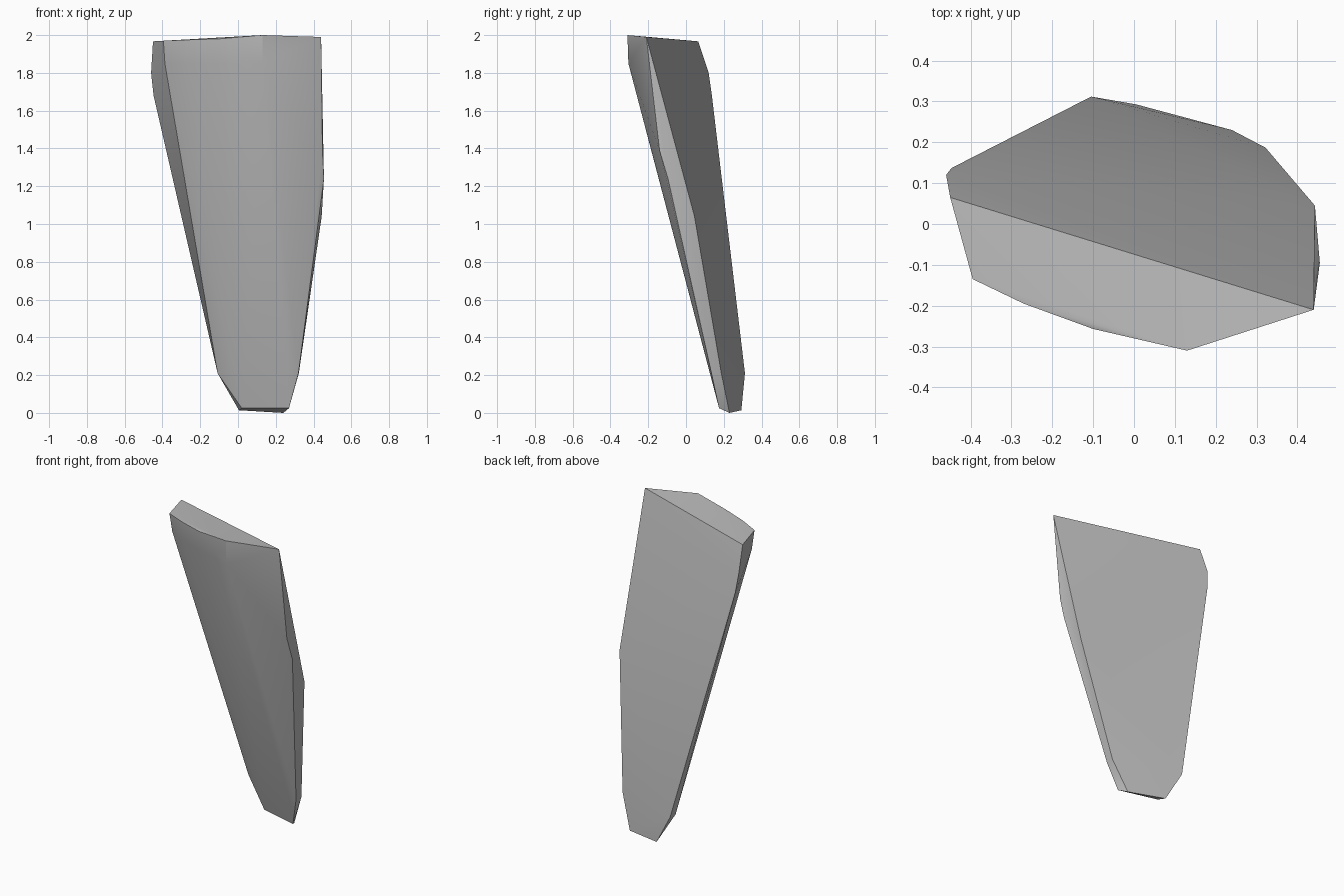
import bpy
import bmesh
import math

# Remove the default object
default_cube = bpy.data.objects.get("Cube")
if default_cube:
    bpy.data.objects.remove(default_cube, do_unlink=True)


def make_material(name, colour):
    """Plain single-colour material."""
    material = bpy.data.materials.new(name)
    material.use_nodes = True
    material.diffuse_color = colour
    material.node_tree.nodes["Principled BSDF"].inputs["Base Color"].default_value = colour
    return material


def hull_object(name, outlines, material):
    """Wrap a set of outlines in a faceted convex skin."""
    bm = bmesh.new()
    for outline in outlines:
        for point in outline:
            bm.verts.new(point)
    result = bmesh.ops.convex_hull(bm, input=bm.verts)
    spare = set(result["geom_interior"]) | set(result["geom_unused"])
    loose = [g for g in spare if isinstance(g, bmesh.types.BMVert) and g.is_valid]
    bmesh.ops.delete(bm, geom=loose, context="VERTS")
    bmesh.ops.recalc_face_normals(bm, faces=bm.faces)
    mesh = bpy.data.meshes.new(name)
    bm.to_mesh(mesh)
    bm.free()
    mesh.materials.append(material)
    obj = bpy.data.objects.new(name, mesh)
    bpy.context.collection.objects.link(obj)
    return obj


# Top rim, curved along the front and straight along the back
top_rim = [(.44, -.21, 1.99), (.13, -.31, 2), (-.1, -.257, 1.98),
           (-.27, -.195, 1.975), (-.395, -.135, 1.97), (-.45, .065, 1.967)]

# Shoulder just below the rim on the front face
front_shoulder = [(.13, -.305, 1.85), (-.1, -.245, 1.85),
                  (-.27, -.183, 1.85), (-.387, -.118, 1.85)]

# Rounded back corner and long back edge
back_edge = [(-.46, .12, 1.8), (-.447, .137, 1.68), (-.105, .312, .21)]

# Narrow side: front and back borders
side_front = [(.447, -.14, 1.39), (.455, -.095, 1.24), (.32, .135, .21)]
side_back = [(.443, .045, 1.04), (.322, .187, .21)]

# Small blunt foot
foot = [(-.108, .26, .21), (.02, .24, .025), (.27, .175, .025),
        (.24, .23, 0), (.005, .293, .014)]

grey = make_material("stone grey", (.5, .5, .5, 1))
shard = hull_object("stone_shard",
                    [top_rim, front_shoulder, back_edge, side_front, side_back, foot],
                    grey)

# Smooth broad faces, keep the rim edges crisp
bpy.ops.object.select_all(action="DESELECT")
shard.select_set(True)
bpy.context.view_layer.objects.active = shard
bpy.ops.object.shade_smooth_by_angle(angle=math.radians(30))
